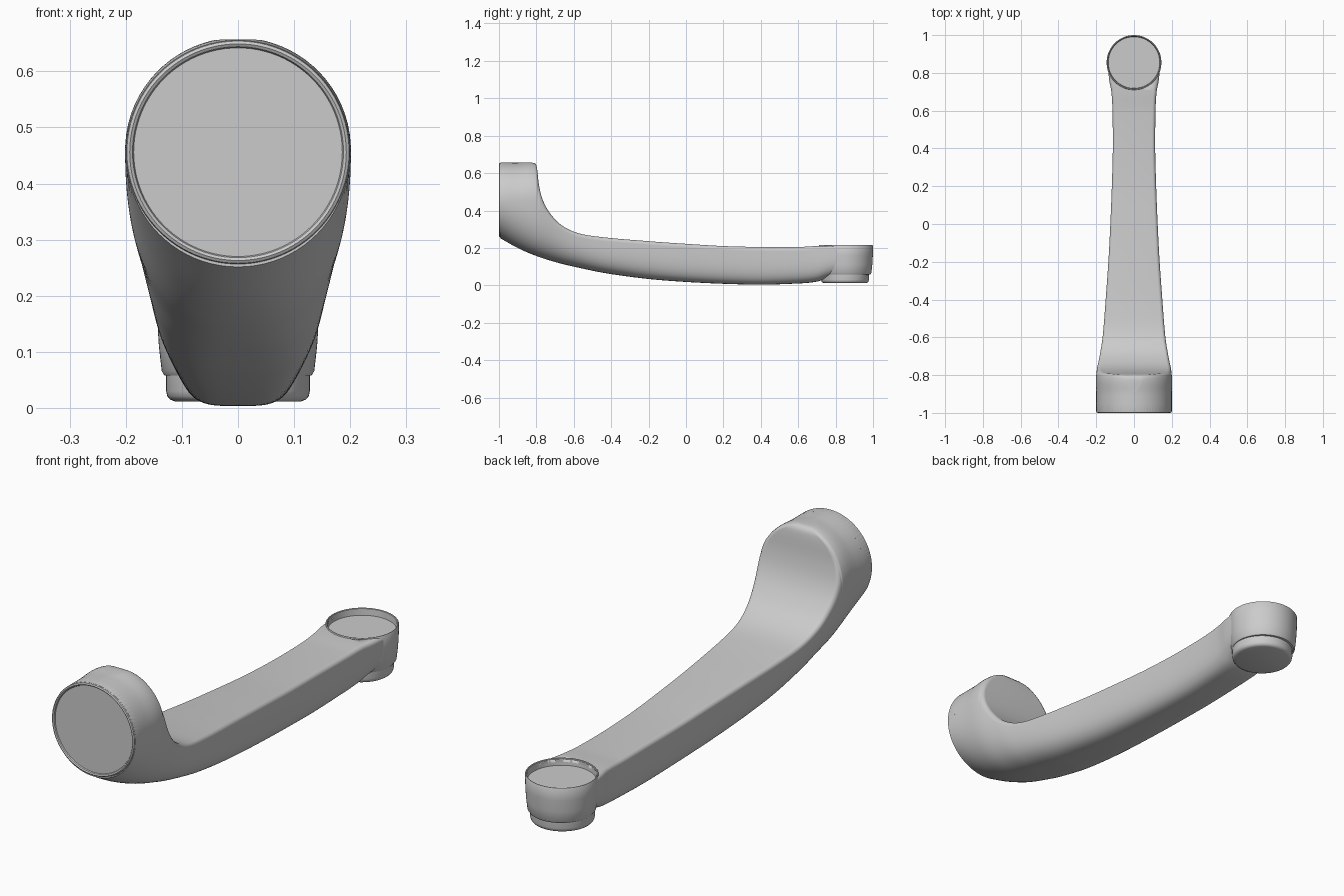
import bpy, bmesh, math
from mathutils import Matrix

cube = bpy.data.objects.get("Cube")
if cube:
    bpy.data.objects.remove(cube, do_unlink=True)

grey = bpy.data.materials.new("plain_grey")
grey.use_nodes = True
grey.diffuse_color = (0.6, 0.6, 0.6, 1)
grey.node_tree.nodes["Principled BSDF"].inputs["Base Color"].default_value = (0.6, 0.6, 0.6, 1)


def finish(name, bm, angle=35):
    bmesh.ops.remove_doubles(bm, verts=bm.verts, dist=0.00005)
    bmesh.ops.recalc_face_normals(bm, faces=bm.faces)
    mesh = bpy.data.meshes.new(name)
    bm.to_mesh(mesh)
    bm.free()
    mesh.materials.append(grey)
    ob = bpy.data.objects.new(name, mesh)
    bpy.context.collection.objects.link(ob)
    bpy.ops.object.select_all(action="DESELECT")
    ob.select_set(True)
    bpy.context.view_layer.objects.active = ob
    bpy.ops.object.shade_smooth_by_angle(angle=math.radians(angle))
    return ob


def lathe(name, profile, matrix, sides=96):
    """Revolve (radius, height) points around z, then place."""
    bm = bmesh.new()
    rings = [[bm.verts.new((r * math.cos(2 * math.pi * i / sides),
                            r * math.sin(2 * math.pi * i / sides), h))
              for i in range(sides)] for r, h in profile]
    for a, b in zip(rings, rings[1:]):
        for i in range(sides):
            j = (i + 1) % sides
            bm.faces.new((a[i], a[j], b[j], b[i]))
    bm.faces.new(rings[0])
    bm.faces.new(rings[-1])
    bmesh.ops.transform(bm, matrix=matrix, verts=bm.verts)
    return finish(name, bm)


def smooth(xs, vs, x):
    """Cubic interpolation through unevenly spaced values."""
    def slope(i):
        a, b = max(i - 1, 0), min(i + 1, len(xs) - 1)
        return (vs[b] - vs[a]) / (xs[b] - xs[a])
    k = 0
    while k < len(xs) - 2 and x > xs[k + 1]:
        k += 1
    h = xs[k + 1] - xs[k]
    t = (x - xs[k]) / h
    return ((1 + 2 * t) * (1 - t) ** 2 * vs[k] + t * (1 - t) ** 2 * h * slope(k)
            + t * t * (3 - 2 * t) * vs[k + 1] + t * t * (t - 1) * h * slope(k + 1))


# Upper outline of the arm (y, z)
top_line = [(-.992, .656), (-.83, .656), (-.806, .652), (-.798, .635), (-.785, .53),
            (-.765, .455), (-.73, .39), (-.67, .325), (-.58, .28), (-.45, .258),
            (-.2, .236), (0, .222), (.2, .21), (.4, .205), (.6, .205), (.7, .21), (.85, .212)]
# Arm sections: y, underside height, widest height, half width, squareness
sections = [(-1, .256, .456, .2, 2), (-.9, .2, .456, .2, 2.2), (-.8, .157, .456, .2, 2.5),
            (-.7, .125, .4, .184, 2.7), (-.6, .1, .32, .167, 3), (-.4, .06, .252, .15, 3.3),
            (-.1, .025, .229, .13, 3.6), (.35, .004, .206, .113, 3.8), (.6, .01, .205, .114, 3.8),
            (.7, .02, .21, .12, 3.8), (.76, .04, .212, .131, 3.8), (.85, .058, .212, .14, 3.8)]
sec_y = [s[0] for s in sections]
columns = [[s[c] for s in sections] for c in range(1, 5)]


def half_width(z, low, mid, wide, power, top, lean, fillet):
    if z < mid:
        u = min((mid - z) / (mid - low), 1)
        w = wide * (1 - u ** power) ** (1 / power)
    else:
        w = wide * math.sqrt(max(0, 1 - ((z - mid) / .2) ** 2))
    gap = (top - z) / lean
    if gap < fillet:
        w -= fillet - math.sqrt(max(0, fillet ** 2 - (fillet - gap) ** 2))
    return max(w, 0)


# Arm: lofted sections from the round front to the back cup
dist = [0]
for p, q in zip(top_line, top_line[1:]):
    dist.append(dist[-1] + math.dist(p, q))
line_y, line_z = [p[0] for p in top_line], [p[1] for p in top_line]
bm = bmesh.new()
STEPS, LEVELS = 160, 40
loops = []
for i in range(STEPS + 1):
    d = dist[-1] * i / STEPS
    y, top = smooth(dist, line_y, d), smooth(dist, line_z, d)
    e = .002
    dy = smooth(dist, line_y, d + e) - smooth(dist, line_y, d - e)
    dz = smooth(dist, line_z, d + e) - smooth(dist, line_z, d - e)
    lean = math.hypot(dy, dz) / max(abs(dy), 1e-4)
    fillet = .018 * min(max((y + .82) / .03, 0.001), 1)
    low, mid, wide, power = (smooth(sec_y, c, y) for c in columns)
    side = []
    for k in range(LEVELS + 1):
        z = low + (top - low) * (1 - math.cos(math.pi * k / LEVELS)) / 2
        side.append((half_width(z, low, mid, wide, power, top, lean, fillet), z))
    loop = [bm.verts.new((x, y, z)) for x, z in side]
    loop += [bm.verts.new((-x, y, z)) for x, z in reversed(side)]
    loops.append(loop)
for a, b in zip(loops, loops[1:]):
    for k in range(len(a)):
        j = (k + 1) % len(a)
        bm.faces.new((a[k], a[j], b[j], b[k]))
bm.faces.new(loops[0])
bm.faces.new(loops[-1])
arm = finish("arm", bm)

# Clear the arm out of the back cup's recess
back = Matrix.Translation((0, .855, 0))
cutter = lathe("recess_cutter", [(.137, .18), (.137, .3)], back)
cutter.hide_render = True
cut = arm.modifiers.new("recess", "BOOLEAN")
cut.operation = "DIFFERENCE"
cut.solver = "EXACT"
cut.object = cutter
bpy.context.view_layer.objects.active = arm
bpy.ops.object.modifier_apply(modifier="recess")
bpy.data.objects.remove(cutter, do_unlink=True)

# Front rim with its shallow recess, facing -y
front = Matrix.Translation((0, 0, .456)) @ Matrix.Rotation(math.pi / 2, 4, "X")
lathe("front_rim", [(.185, .96), (.185, .99), (.188, .997), (.193, 1), (.198, .997),
                    (.2, .99), (.2, .95)], front)

# Back cup with its recess, and the plug below it
lathe("back_cup", [(.136, .185), (.138, .213), (.14, .215), (.143, .215), (.145, .212),
                   (.144, .16), (.141, .11), (.136, .066), (.131, .058), (.12, .056)], back)
lathe("bottom_plug", [(.128, .07), (.128, .03), (.126, .021), (.121, .015), (.113, .012)],
      Matrix.Translation((0, .85, 0)))
